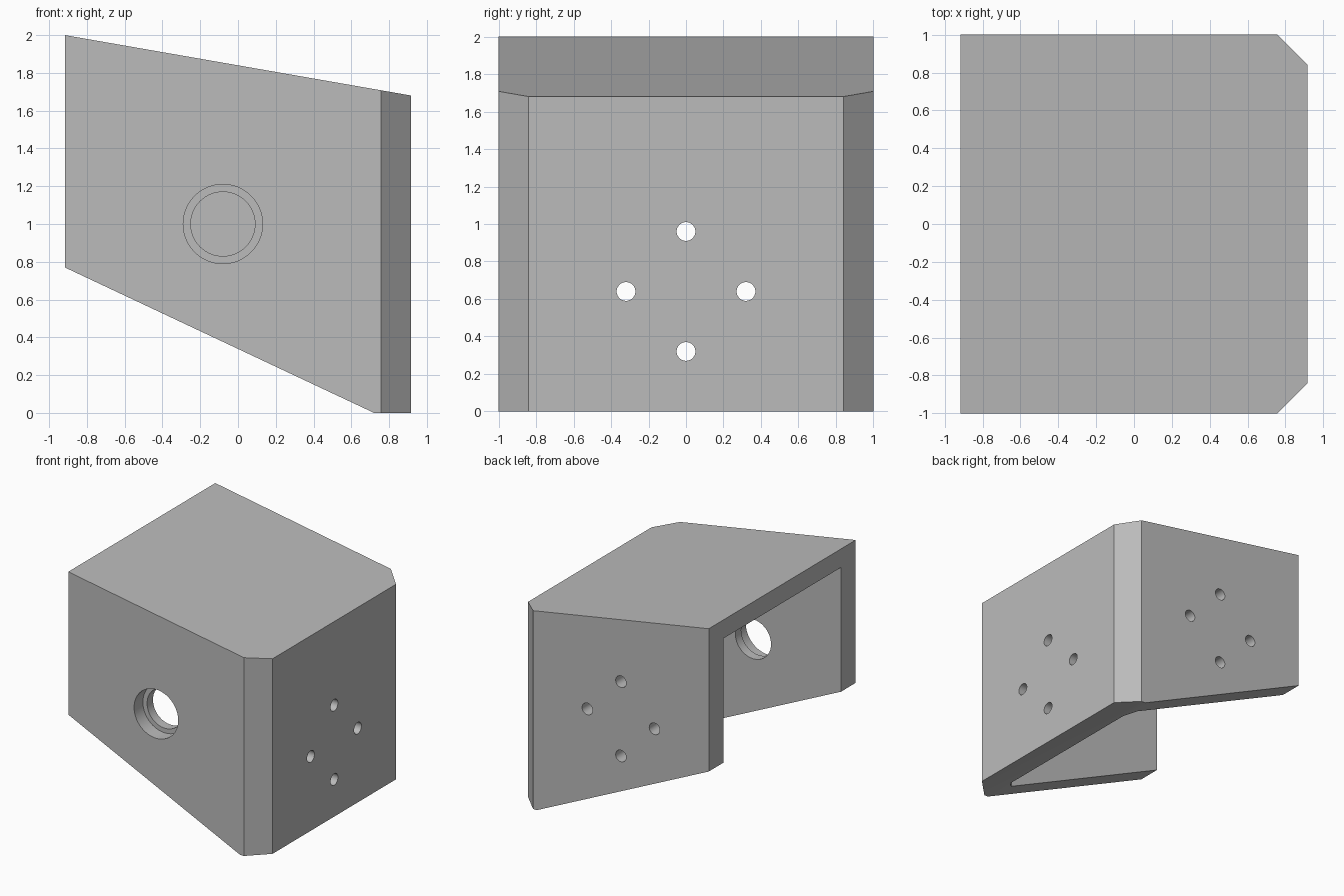
import bpy, bmesh, math
from mathutils import Matrix, Vector

cube = bpy.data.objects.get("Cube")
if cube:
    bpy.data.objects.remove(cube, do_unlink=True)

X, Y, WALL, ROOF = 0.917, 1.0, 0.2, 0.16
SLOPE = 0.32 / (2 * X)
LOW_X, LOW_Z = 0.72, 0.77          # where the slanted underside starts and ends


def roof_z(x):
    return 2 - SLOPE * (x + X)


def new_object(name, bm):
    bmesh.ops.recalc_face_normals(bm, faces=bm.faces)
    mesh = bpy.data.meshes.new(name)
    bm.to_mesh(mesh)
    bm.free()
    obj = bpy.data.objects.new(name, mesh)
    bpy.context.collection.objects.link(obj)
    return obj


def sloped_prism(back_x, front_x, half_y, chamfer, bottom, drop):
    """Prism with two chamfered corners and a top parallel to the sloping roof."""
    plan = [(back_x, -half_y), (front_x - chamfer, -half_y),
            (front_x, -half_y + chamfer), (front_x, half_y - chamfer),
            (front_x - chamfer, half_y), (back_x, half_y)]
    bm = bmesh.new()
    low = [bm.verts.new((x, y, bottom)) for x, y in plan]
    high = [bm.verts.new((x, y, roof_z(x) - drop)) for x, y in plan]
    bm.faces.new(low)
    bm.faces.new(high)
    for i in range(len(plan)):
        j = (i + 1) % len(plan)
        bm.faces.new((low[i], low[j], high[j], high[i]))
    return bm


def cylinder(name, centre, radius, depth, axis, sides=48):
    turn = Matrix.Rotation(math.pi / 2, 4, 'Y' if axis == 'X' else 'X')
    bm = bmesh.new()
    bmesh.ops.create_cone(bm, cap_ends=True, segments=sides, radius1=radius,
                          radius2=radius, depth=depth,
                          matrix=Matrix.Translation(centre) @ turn)
    return new_object(name, bm)


# Outer body with its underside cut off at a slant
bm = sloped_prism(-X, X, Y, 0.16, 0, 0)
cut = bmesh.ops.bisect_plane(bm, geom=bm.verts[:] + bm.edges[:] + bm.faces[:],
                             plane_co=(LOW_X, 0, 0),
                             plane_no=Vector((-LOW_Z, 0, -(LOW_X + X))),
                             clear_outer=True)
bmesh.ops.holes_fill(bm, edges=[e for e in bm.edges if e.is_boundary])
housing = new_object("bracket_housing", bm)

# Cavity, open below and at one end
cutters = [new_object("cavity_cutter",
                      sloped_prism(-2, X - WALL, Y - WALL, 0.08, -1, ROOF))]

# Stepped bore through the front wall
HX, HZ, STEP = -0.08, 1.0, 0.12
cutters.append(cylinder("bore_cutter", (HX, -Y + 0.1, HZ), 0.17, 0.5, 'Y', 64))
cutters.append(cylinder("counterbore_cutter", (HX, -Y, HZ), 0.21, 2 * STEP, 'Y', 64))

# Diamond patterns of screw holes in the back and end walls
for u, v in ((0, 1), (0, -1), (1, 0), (-1, 0)):
    u, v = u * 0.32, v * 0.32
    cutters.append(cylinder("back_screw_cutter", (HX + u, Y - 0.1, HZ + v), 0.05, 0.5, 'Y'))
    cutters.append(cylinder("end_screw_cutter", (X - 0.1, u, 0.64 + v), 0.05, 0.5, 'X'))

for c in cutters:
    c.hide_render = True
    mod = housing.modifiers.new(c.name, 'BOOLEAN')
    mod.operation, mod.solver, mod.object = 'DIFFERENCE', 'EXACT', c

# Bake the cuts and remove the cutters
graph = bpy.context.evaluated_depsgraph_get()
baked = bpy.data.meshes.new_from_object(housing.evaluated_get(graph))
housing.modifiers.clear()
housing.data = baked
for c in cutters:
    bpy.data.objects.remove(c, do_unlink=True)

# Single grey finish
grey = bpy.data.materials.new("plain_grey")
grey.use_nodes = True
colour = (0.5, 0.5, 0.5, 1)
grey.diffuse_color = colour
grey.node_tree.nodes["Principled BSDF"].inputs["Base Color"].default_value = colour
housing.data.materials.clear()
housing.data.materials.append(grey)

bpy.ops.object.select_all(action='DESELECT')
housing.select_set(True)
bpy.context.view_layer.objects.active = housing
bpy.ops.object.shade_smooth_by_angle(angle=math.radians(30))
